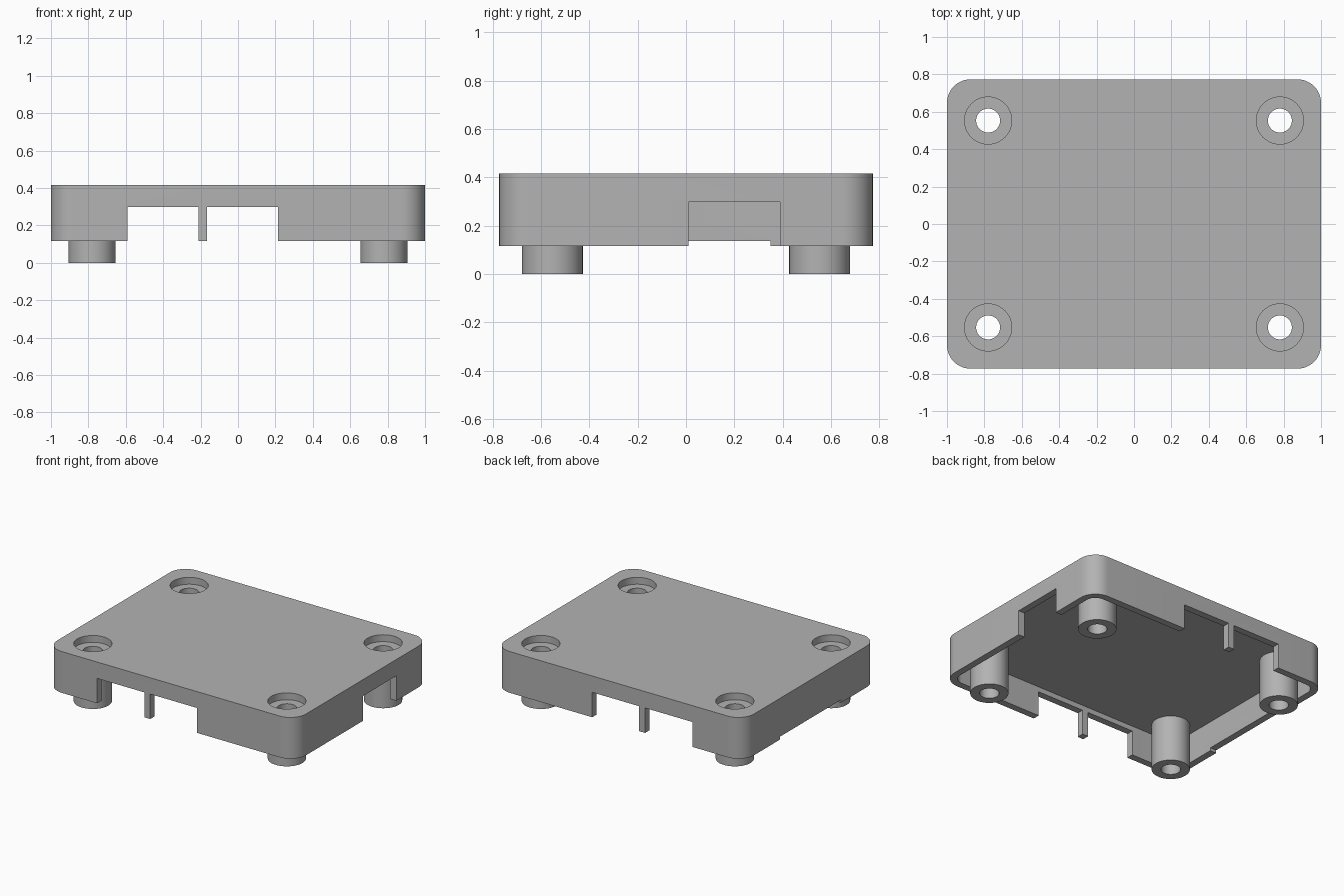
import bpy, bmesh
from math import cos, sin, pi, tau, radians

cube = bpy.data.objects.get("Cube")
if cube:
    bpy.data.objects.remove(cube, do_unlink=True)

HALF_X, HALF_Y = 1.0, 0.773
BASE, CEILING, TOP = 0.117, 0.335, 0.417
WALL, CORNER = 0.05, 0.125
POST_X, POST_Y = 0.78, 0.553
POST_R, BORE_R = 0.126, 0.064
SINK = 0.05

grey = bpy.data.materials.new("plain grey")
grey.use_nodes = True
colour = (0.45, 0.45, 0.45, 1)
grey.diffuse_color = colour
grey.node_tree.nodes["Principled BSDF"].inputs["Base Color"].default_value = colour


def make_object(name, bm):
    bmesh.ops.recalc_face_normals(bm, faces=bm.faces)
    mesh = bpy.data.meshes.new(name)
    bm.to_mesh(mesh)
    bm.free()
    mesh.materials.append(grey)
    obj = bpy.data.objects.new(name, mesh)
    bpy.context.collection.objects.link(obj)
    return obj


def prism(name, outline, z0, z1):
    """Extrude a flat outline from z0 up to z1."""
    bm = bmesh.new()
    face = bm.faces.new([bm.verts.new((x, y, z0)) for x, y in outline])
    top = bmesh.ops.extrude_face_region(bm, geom=[face])["geom"]
    verts = [v for v in top if isinstance(v, bmesh.types.BMVert)]
    bmesh.ops.translate(bm, verts=verts, vec=(0, 0, z1 - z0))
    return make_object(name, bm)


def rounded_rect(hx, hy, r, steps=12):
    points = []
    for i, (sx, sy) in enumerate([(1, 1), (-1, 1), (-1, -1), (1, -1)]):
        for k in range(steps + 1):
            a = (i + k / steps) * pi / 2
            points.append((sx * (hx - r) + r * cos(a), sy * (hy - r) + r * sin(a)))
    return points


def rect(x0, x1, y0, y1):
    return [(x0, y0), (x1, y0), (x1, y1), (x0, y1)]


def circle(x, y, r, steps=48):
    return [(x + r * cos(tau * k / steps), y + r * sin(tau * k / steps)) for k in range(steps)]


def cut(target, cutter):
    mod = target.modifiers.new("cut", "BOOLEAN")
    mod.operation, mod.solver, mod.object = "DIFFERENCE", "EXACT", cutter
    bpy.context.view_layer.objects.active = target
    bpy.ops.object.modifier_apply(modifier=mod.name)
    bpy.data.objects.remove(cutter, do_unlink=True)


def smooth(obj):
    bpy.ops.object.select_all(action="DESELECT")
    obj.select_set(True)
    bpy.context.view_layer.objects.active = obj
    bpy.ops.object.shade_smooth_by_angle(angle=radians(30))


# Hollow lid with rounded corners
lid = prism("lid_shell", rounded_rect(HALF_X, HALF_Y, CORNER), BASE, TOP)
cut(lid, prism("hollow", rounded_rect(HALF_X - WALL, HALF_Y - WALL, CORNER - WALL),
               BASE - 0.1, CEILING))

# Port openings through front and back, leaving a narrow rib between each pair
for x0, x1 in [(-0.592, -0.212), (-0.165, 0.213)]:
    cut(lid, prism("long_side_port", rect(x0, x1, -1, 1), BASE - 0.1, 0.298))

# Tall opening in the left wall, shallow relief in the right wall
cut(lid, prism("left_port", rect(0.9, 1.1, 0.01, 0.39), BASE - 0.1, 0.298))
cut(lid, prism("right_relief", rect(-1.1, -0.9, -0.35, 0.35), BASE - 0.1, 0.138))

# Screw posts with sunken heads at the four corners
for side, sx in (("left", 1), ("right", -1)):
    for end, sy in (("front", -1), ("back", 1)):
        x, y = sx * POST_X, sy * POST_Y
        cut(lid, prism("screw_recess", circle(x, y, POST_R), TOP - SINK, TOP + 0.1))
        cut(lid, prism("screw_hole", circle(x, y, BORE_R), CEILING - 0.1, TOP + 0.1))
        post = prism(f"{end}_{side}_post", circle(x, y, POST_R), 0, CEILING)
        cut(post, prism("bore", circle(x, y, BORE_R), -0.1, TOP))
        smooth(post)

smooth(lid)
